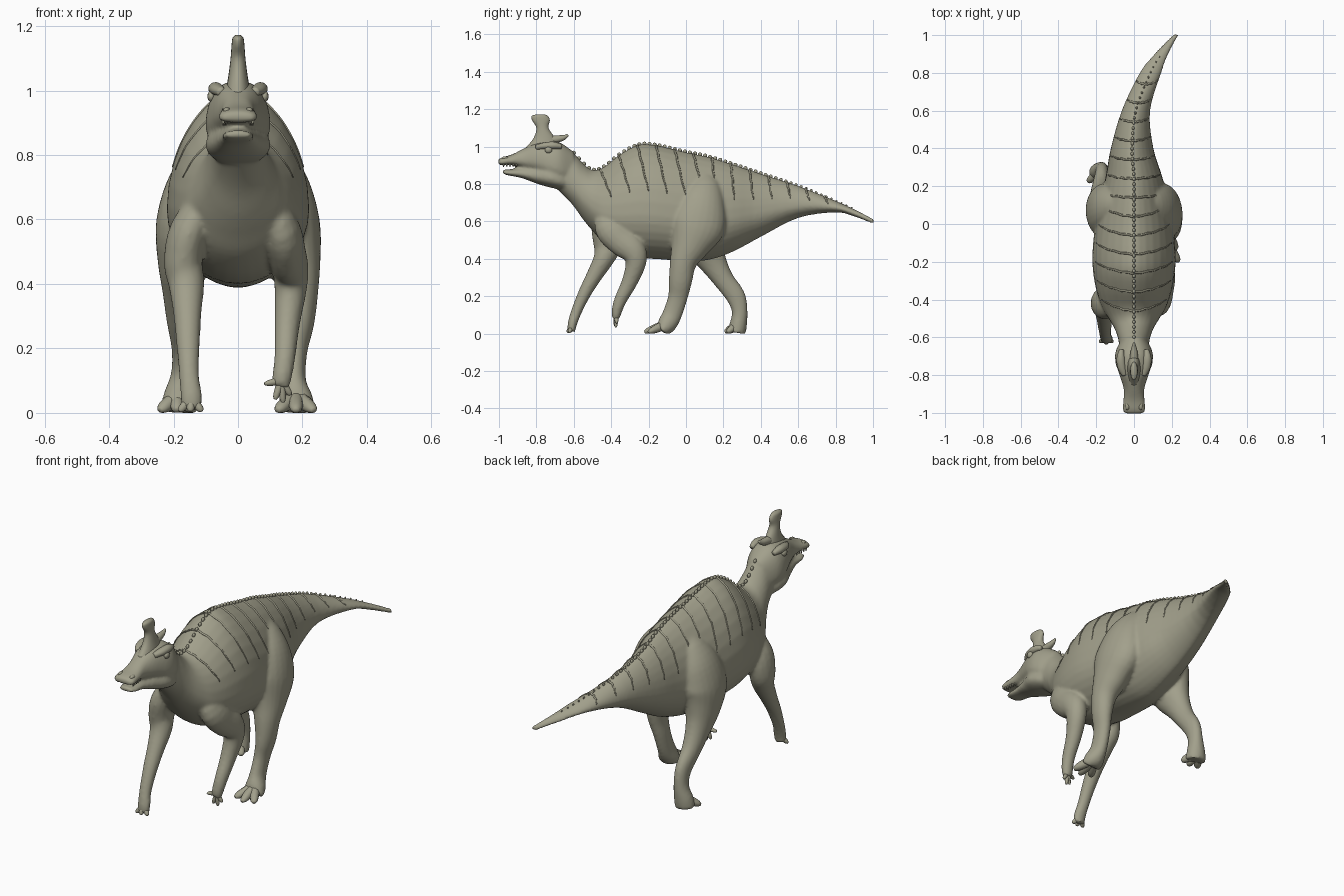
import bpy, bmesh, math
from mathutils import Vector, Matrix

X, Y = Vector((1, 0, 0)), Vector((0, 1, 0))
skin = bpy.data.materials.new("olive_skin")
skin.diffuse_color = (0.36, 0.35, 0.26, 1)


def finish(bm, name):
    bmesh.ops.recalc_face_normals(bm, faces=bm.faces)
    for f in bm.faces:
        f.smooth = True
    me = bpy.data.meshes.new(name)
    bm.to_mesh(me)
    bm.free()
    me.materials.append(skin)
    ob = bpy.data.objects.new(name, me)
    bpy.context.collection.objects.link(ob)
    return ob


def spline(pts, steps=4):
    """Catmull-Rom through tuples of any length."""
    out = []
    for i in range(len(pts) - 1):
        a, b, c, d = pts[max(i - 1, 0)], pts[i], pts[i + 1], pts[min(i + 2, len(pts) - 1)]
        for k in range(steps):
            t = k / steps
            out.append(tuple(0.5 * (2 * q + (r - p) * t + (2 * p - 5 * q + 4 * r - s) * t * t
                             + (3 * q - p - 3 * r + s) * t ** 3) for p, q, r, s in zip(a, b, c, d)))
    return out + [tuple(pts[-1])]


def loft(bm, rings):
    vs = [[bm.verts.new((p[0], p[1], max(p[2], 0))) for p in r] for r in rings]
    n = len(vs[0])
    for a, b in zip(vs, vs[1:]):
        for i in range(n):
            bm.faces.new((a[i], a[(i + 1) % n], b[(i + 1) % n], b[i]))
    bm.faces.new(vs[0])
    bm.faces.new(vs[-1][::-1])


def section_point(st, t, taper):
    """Ridged upper half; the underside of the torso narrows to a keel toward the tail."""
    cx, y, top, bot, hw = st
    mid = bot + 0.38 * (top - bot)
    c, s = math.cos(t), math.sin(t)
    low = 0.9 if taper <= 1 else min(1.35, max(1.05, 1.1 + y))
    x = math.copysign(abs(c) ** (taper if s > 0 else low), c) * hw
    return Vector((cx + x, y, mid + s * ((top - mid) if s > 0 else (mid - bot))))


def slices(bm, stations, taper=1.0, n=32):
    loft(bm, [[section_point(s, math.tau * i / n, taper) for i in range(n)] for s in spline(stations)])


def tube(bm, stations, side=X, n=16, steps=4):
    """Stations: x, y, z, radius along side, radius across."""
    st = spline(stations, steps)
    rings = []
    for i, s in enumerate(st):
        tan = (Vector(st[min(i + 1, len(st) - 1)][:3]) - Vector(st[max(i - 1, 0)][:3])).normalized()
        u = (side - tan * side.dot(tan)).normalized()
        v = tan.cross(u)
        rings.append([Vector(s[:3]) + u * s[3] * math.cos(math.tau * k / n)
                      + v * s[4] * math.sin(math.tau * k / n) for k in range(n)])
    loft(bm, rings)


def ball(bm, pos, size):
    bmesh.ops.create_uvsphere(bm, u_segments=12, v_segments=8, radius=1,
                              matrix=Matrix.Translation(pos) @ Matrix.Diagonal((*size, 1)))


# Neck, torso and tail: centre x, y, top z, bottom z, half width
torso = [(0, -.72, 1.0, .80, .07), (0, -.65, 1.0, .735, .078), (0, -.60, .965, .68, .086),
         (0, -.55, .91, .61, .105), (0, -.50, .875, .55, .135), (0, -.44, .89, .485, .17),
         (0, -.35, .96, .43, .20), (0, -.25, 1.01, .405, .217), (0, -.15, 1.005, .398, .22),
         (0, 0, .97, .388, .205), (0, .12, .945, .394, .18), (0, .25, .905, .437, .15),
         (-.01, .40, .855, .517, .113), (.01, .60, .79, .618, .075), (.087, .80, .71, .648, .058),
         (.145, .90, .665, .626, .038), (.225, 1.005, .612, .585, .014)]
body = bmesh.new()
slices(body, torso, 1.3)

# Skull and lower jaw, with the mouth open at the beak
slices(body, [(0, -1.004, .93, .905, .045), (0, -.985, .942, .9, .062), (0, -.93, .958, .9, .056),
              (0, -.87, .988, .885, .055), (0, -.80, 1.02, .86, .077), (0, -.73, 1.03, .82, .098),
              (0, -.67, 1.02, .80, .096), (0, -.60, .97, .79, .06)], .8)
slices(body, [(0, -.98, .877, .855, .035), (0, -.95, .877, .846, .048), (0, -.88, .887, .832, .052),
              (0, -.80, .90, .803, .075), (0, -.73, .91, .782, .1), (0, -.66, .89, .768, .088),
              (0, -.61, .87, .76, .05)])

# Hind legs: one stepping forward, one pushing back
tube(body, [(.04, .10, .86, .03, .04), (.10, .10, .79, .06, .085), (.135, .085, .70, .087, .125),
            (.158, .06, .58, .097, .15), (.175, .02, .47, .082, .105), (.188, -.015, .38, .062, .072),
            (.19, -.03, .28, .047, .062), (.178, -.045, .19, .037, .052), (.174, -.075, .10, .037, .052),
            (.18, -.105, .045, .052, .05), (.182, -.13, .015, .055, .035)], n=24)
tube(body, [(-.04, .09, .86, .03, .04), (-.10, .09, .79, .06, .085), (-.135, .08, .70, .087, .125),
            (-.158, .07, .58, .097, .145), (-.17, .10, .47, .08, .11), (-.175, .145, .38, .06, .075),
            (-.175, .20, .29, .047, .056), (-.17, .265, .20, .036, .052), (-.172, .287, .12, .036, .042),
            (-.182, .28, .05, .05, .046), (-.186, .27, .005, .054, .05)], n=24)

# Front legs: one lifted, one reaching forward
tube(body, [(.09, -.43, .68, .04, .05), (.135, -.41, .57, .058, .08), (.15, -.35, .50, .06, .08),
            (.163, -.285, .445, .056, .072), (.163, -.268, .38, .05, .056), (.153, -.30, .28, .04, .043),
            (.146, -.35, .18, .033, .034), (.138, -.37, .12, .031, .028), (.132, -.375, .08, .027, .02)])
tube(body, [(-.09, -.43, .68, .04, .05), (-.15, -.42, .57, .06, .085), (-.17, -.42, .47, .06, .076),
            (-.16, -.44, .40, .056, .056), (-.157, -.49, .31, .044, .043), (-.155, -.54, .22, .037, .035),
            (-.152, -.585, .12, .031, .029), (-.145, -.608, .05, .034, .025), (-.145, -.612, .01, .03, .02)])

# Blend the limbs and head into one skin
skin_obj = finish(body, "body_skin")
rm = skin_obj.modifiers.new("blend", "REMESH")
rm.mode = "VOXEL"
rm.voxel_size = 0.009
rm.use_smooth_shade = True
sm = skin_obj.modifiers.new("soften", "SMOOTH")
sm.factor = 0.5
sm.iterations = 4

# Toes: foot centre, tips and thickness
feet = {
    "hind_toes_left": ((.18, -.105, .05), [(.122, -.20, .008), (.18, -.222, .008), (.236, -.20, .008)], .027),
    "hind_toes_right": ((-.187, .28, .05), [(-.243, .222, .008), (-.19, .208, .008), (-.135, .222, .008)], .026),
    "front_fingers_left": ((.134, -.374, .10), [(.082, -.385, .09), (.115, -.38, .042),
                                                (.14, -.375, .032), (.163, -.37, .055)], .013),
    "front_toes_right": ((-.145, -.605, .045), [(-.182, -.625, .006), (-.148, -.635, .006),
                                                (-.112, -.625, .006)], .016),
}
for name, (root, tips, r) in feet.items():
    bm = bmesh.new()
    for tip in tips:
        a, b = Vector(root), Vector(tip)
        tube(bm, [(*a, r, r), (*a.lerp(b, .55), r * .85, r * .85), (*a.lerp(b, .85), r * .7, r * .6),
                  (*b, r * .35, r * .3)], side=X if abs((b - a).normalized().x) < .9 else Y, n=10)
    finish(bm, name)

# Head crest: an upright blade widening at the top (front y, back y, z, half width)
bm = bmesh.new()
loft(bm, [[(w * math.cos(math.tau * i / 20), (a + b) / 2 + (b - a) / 2 * math.sin(math.tau * i / 20), z)
           for i in range(20)]
          for a, b, z, w in spline([(-.86, -.67, .99, .04), (-.815, -.70, 1.045, .03),
                                    (-.80, -.735, 1.10, .023), (-.823, -.728, 1.14, .02),
                                    (-.825, -.738, 1.163, .017), (-.80, -.755, 1.172, .008)])])
finish(bm, "head_crest")
bm = bmesh.new()
tube(bm, [(0, -.75, 1.03, .024, .025), (0, -.69, 1.04, .02, .02), (0, -.655, 1.048, .014, .014),
          (0, -.63, 1.062, .005, .006)])
finish(bm, "crest_prong")

# Brow ridges, eyes and nostril bumps
brows, eyes, nostrils = bmesh.new(), bmesh.new(), bmesh.new()
for s in (-1, 1):
    tube(brows, [(s * .05, -.80, .995, .014, .014), (s * .064, -.76, 1.003, .022, .018),
                 (s * .07, -.71, 1.006, .022, .02), (s * .066, -.665, 1.0, .012, .012)])
    ball(eyes, (s * .083, -.735, .982), (.012, .02, .018))
    ball(nostrils, (s * .035, -.965, .938), (.012, .02, .01))
finish(brows, "brow_ridges")
finish(eyes, "eyes")
finish(nostrils, "nostrils")

# Teeth along the beak
bm = bmesh.new()
for s in (-1, 1):
    for i in range(5):
        x, y = s * (.046 - .002 * i), -.975 + .017 * i
        bmesh.ops.create_cone(bm, cap_ends=True, segments=6, radius1=.002, radius2=.006, depth=.018,
                              matrix=Matrix.Translation((x, y, .9)))
finish(bm, "teeth")

# Beads along the back ridge, shrinking toward the tail
dense = spline(torso, 12)


def body_at(y):
    for a, b in zip(dense, dense[1:]):
        if a[1] <= y <= b[1]:
            f = (y - a[1]) / (b[1] - a[1])
            return tuple(p + (q - p) * f for p, q in zip(a, b))
    return dense[-1]


bm = bmesh.new()
for i in range(56):
    st = body_at(-.60 + i * .027)
    k = 1 if st[1] < .4 else 1 - .6 * (st[1] - .4) / .5
    ball(bm, (st[0], st[1], st[2] + .001), (.008 * k, .011 * k, .012 * k))
finish(bm, "back_beads")

# Raised skin bands over the back and tail
bm = bmesh.new()
for k in range(13):
    y0 = -.46 + k * .1
    slant = .09 if y0 < .1 else .03
    path = []
    for j in range(23):
        t = math.radians(20 + 140 * j / 22)
        p = section_point(body_at(y0 + slant * (1 - math.sin(t)) + .002 * math.sin(j * 2)), t, 1.3)
        r = .006 * math.sin(math.pi * (j + 1) / 24) ** .4
        path.append((*p, r, r * .7))
    tube(bm, path, side=Y, n=6, steps=2)
finish(bm, "skin_bands")
